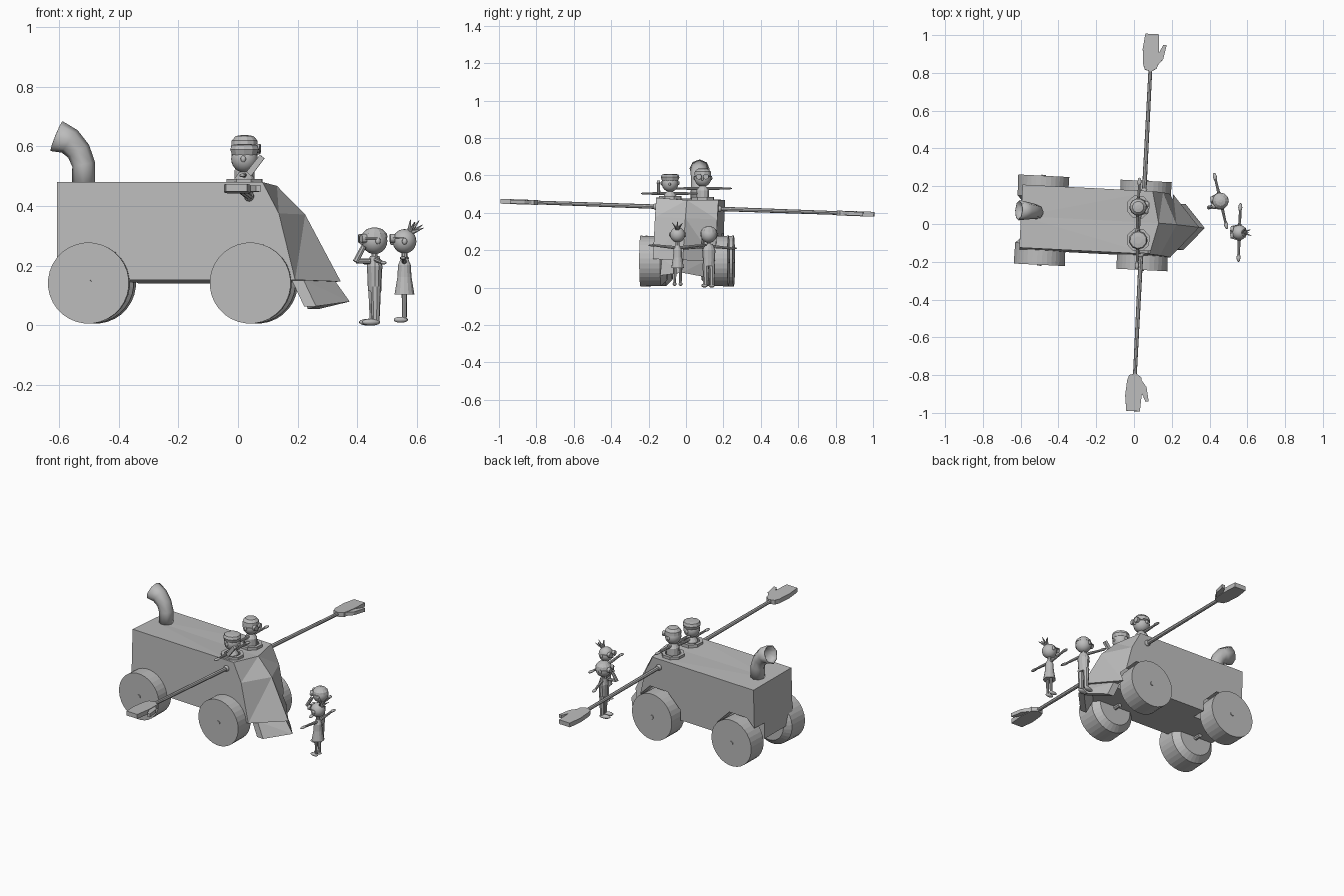
import bpy, bmesh, math
from math import radians, cos, sin, pi
from mathutils import Matrix, Vector

if "Cube" in bpy.data.objects:
    bpy.data.objects.remove(bpy.data.objects["Cube"])

grey = bpy.data.materials.new("plain grey")
grey.diffuse_color = (0.5, 0.5, 0.5, 1)
grey.use_nodes = True
grey.node_tree.nodes["Principled BSDF"].inputs["Base Color"].default_value = grey.diffuse_color
I = Matrix.Identity(4)
T = Matrix.Translation
PIV = T((-0.1, 0, 0))
YAW = PIV @ Matrix.Rotation(radians(-2.9), 4, 'Z') @ PIV.inverted()
TILT = YAW @ Matrix.Rotation(radians(-2.0), 4, 'X')


def make(name, bm, M=I, smooth=False):
    bmesh.ops.recalc_face_normals(bm, faces=bm.faces)
    bm.transform(M)
    for f in bm.faces:
        f.smooth = smooth
    me = bpy.data.meshes.new(name)
    bm.to_mesh(me)
    bm.free()
    me.materials.append(grey)
    ob = bpy.data.objects.new(name, me)
    bpy.context.collection.objects.link(ob)
    return ob


def hull(name, pts, M=I):
    bm = bmesh.new()
    for p in pts:
        bm.verts.new(p)
    bmesh.ops.convex_hull(bm, input=bm.verts)
    return make(name, bm, M)


def rod(name, a, b, r1, r2, M=I, seg=8):
    a, b = Vector(a), Vector(b)
    d = b - a
    bm = bmesh.new()
    bmesh.ops.create_cone(bm, cap_ends=True, segments=seg, radius1=r1, radius2=r2, depth=d.length)
    R = d.to_track_quat('Z', 'Y').to_matrix().to_4x4()
    return make(name, bm, M @ T((a + b) / 2) @ R)


def ball(name, c, size, M=I, seg=16):
    bm = bmesh.new()
    bmesh.ops.create_uvsphere(bm, u_segments=seg, v_segments=seg // 2 + 2, radius=1)
    return make(name, bm, M @ T(c) @ Matrix.Diagonal((*size, 1)), True)


def lathe(name, prof, seg, M=I, closed=False):
    # revolve (radius, height) points about z
    bm = bmesh.new()
    rings = [[bm.verts.new((r * cos(2 * pi * (k + .5) / seg), r * sin(2 * pi * (k + .5) / seg), z))
              for k in range(seg)] for r, z in prof]
    n = len(rings)
    for i in range(n if closed else n - 1):
        A, B = rings[i], rings[(i + 1) % n]
        for k in range(seg):
            j = (k + 1) % seg
            bm.faces.new((A[k], A[j], B[j], B[k]))
    if not closed:
        bm.faces.new(rings[0])
        bm.faces.new(rings[-1])
    return make(name, bm, M)


# Body: box with a wedge-shaped, sloping nose
side = [(-.6, .147), (-.6, .475), (.09, .475), (.145, .37), (.2, .147)]
ridge = [(-.6, .147), (-.6, .475), (.13, .468), (.225, .372), (.345, .147)]
bm = bmesh.new()
cols = [[bm.verts.new((x, y, z)) for x, z in p] for y, p in ((-.167, side), (0, ridge), (.167, side))]
for A, B in zip(cols, cols[1:]):
    for i in range(5):
        j = (i + 1) % 5
        bm.faces.new((A[i], A[j], B[j], B[i]))
bm.faces.new(cols[0])
bm.faces.new(cols[2])
bmesh.ops.triangulate(bm, faces=bm.faces)
body = make("body", bm, TILT)

# Octagonal wheel arches cut from the body, then the wheels
ALONG_Y = Matrix.Rotation(radians(-90), 4, 'X')
for s, sn in ((-1, "right"), (1, "left")):
    for x, xn in ((-.49, "rear"), (.053, "front")):
        side_m = T((x, 0, .142)) @ Matrix.Diagonal((1, s, 1, 1)) @ ALONG_Y
        cut = lathe("arch_cutter", [(.158, .085), (.158, .3)], 8, YAW @ side_m)
        cut.hide_render = True
        mod = body.modifiers.new("arch", 'BOOLEAN')
        mod.operation = 'DIFFERENCE'
        mod.solver = 'EXACT'
        mod.object = cut
        bpy.context.view_layer.objects.active = body
        bpy.ops.object.modifier_apply(modifier=mod.name)
        bpy.data.objects.remove(cut)
        lathe(f"{xn}_{sn}_wheel", [(.10, .092), (.134, .125), (.136, .236)], 32, YAW @ side_m)
        lathe(f"{xn}_{sn}_hub", [(.012, .05), (.012, .241)], 8, YAW @ side_m)

# Plough: two slanted plates meeting at a point
for s in (-1, 1):
    edge = [(.325, 0, .15), (.225, s * .118, .15), (.375, 0, .08), (.268, s * .122, .06)]
    hull("plough_blade", edge + [(x - .04, y, z) for x, y, z in edge], TILT)

# Exhaust horn: flared bent tube
cu = bpy.data.curves.new("exhaust_horn", 'CURVE')
cu.dimensions = '3D'
cu.bevel_depth = 1
cu.bevel_resolution = 2
cu.fill_mode = 'FULL'
path = [(-.52, .46, .039), (-.52, .54, .039), (-.537, .585, .041), (-.567, .618, .046), (-.612, .636, .054)]
sp = cu.splines.new('POLY')
sp.points.add(len(path) - 1)
for p, (x, z, r) in zip(sp.points, path):
    p.co = (*(TILT @ Vector((x, .025, z))), 1)
    p.radius = r
cu.materials.append(grey)
horn = bpy.data.objects.new("exhaust_horn", cu)
bpy.context.collection.objects.link(horn)
sol = horn.modifiers.new("wall", 'SOLIDIFY')
sol.thickness = .006

# Long side arms with mitten hands
palm = [(-.03, .81), (.005, .8), (.035, .82), (.042, .9), (.036, 1.0), (-.036, 1.0), (-.046, .92), (-.04, .84)]
thumb = [(.025, .82), (.065, .87), (.08, .945), (.062, .945), (.035, .89)]
for s in (-1, 1):
    def P(pts, h):
        return [(.045 + x, s * y, .427 + z) for x, y in pts for z in (-h, h)]
    rod("long_arm", (.045, s * .15, .427), (.045, s * .82, .427), .012, .01, TILT)
    ball("arm_socket", (.045, s * .17, .427), (.017, .017, .017), TILT, 10)
    hull("mitten_palm", P(palm, .013), TILT)
    hull("mitten_thumb", P(thumb, .010), TILT)


# Shared upper body of every figure, facing local +x
def upper(n, M, zs, zh, r, span, drop=0):
    ball(n + "_head", (0, 0, zh), (r, r, r * 1.02), M, 20)
    rod(n + "_neck", (0, 0, zs - .01), (0, 0, zh), .010, .010, M)
    ball(n + "_nose", (r, 0, zh - .006), (.009, .007, .007), M, 8)
    for s in (-1, 1):
        rod(n + "_arm", (0, 0, zs), (0, s * (span - .03), zs - drop), .009, .006, M)
        ball(n + "_hand", (0, s * (span - .022), zs - drop), (.011, .024, .006), M, 8)
        ball(n + "_ear", (-.002, s * r, zh), (.009, .006, .011), M, 8)


def glasses(n, M, zh, r):
    for s in (-1, 1):
        rod(n + "_lens", (r * .8, s * .017, zh + .008), (r + .008, s * .019, zh + .008), .015, .015, M, 12)
        rod(n + "_temple", (r * .9, s * .032, zh + .008), (0, s * (r + .002), zh + .008), .003, .003, M, 6)


# Two riders in roof hatches
for n, y, zh in (("right_rider", -.085, .558), ("left_rider", .09, .585)):
    M = T((.022, y, 0)) @ Matrix.Rotation(radians(-3), 4, 'Z')
    zs = zh - .055
    z0 = .476 - y * .035
    lathe(n + "_hatch", [(.045, z0 - .01), (.064, z0 - .01), (.064, z0 + .012), (.045, z0 + .012)],
          8, M, True)
    lathe(n + "_torso", [(.036, .45), (.034, zs - .01), (.018, zs + .012)], 12, M)
    upper(n, M, zs, zh, .045, .155)
    if n == "right_rider":
        lathe("rider_cap", [(.043, zh + .012), (.05, zh + .032), (.044, zh + .047), (.02, zh + .05)], 10, M)
        hull("raised_hand", [(.02 + x, -.06 + yy, .5 + z) for yy in (-.008, .008)
                             for x, z in ((-.01, .015), (.005, 0), (.05, .06), (.035, .072))], M)
    else:
        glasses(n, M, zh, .045)
        lathe("rider_hair", [(.046, zh + .015), (.044, zh + .035), (.03, zh + .05), (.01, zh + .053)], 12, M)

# Standing boy, hand at his chin
M = T((.458, .122, 0)) @ Matrix.Rotation(radians(193), 4, 'Z')
upper("boy", M, .222, .283, .043, .152, .012)
lathe("boy_shirt", [(.026, .115), (.027, .15), (.03, .2), (.018, .232)], 12, M @ Matrix.Diagonal((.85, 1.2, 1, 1)))
lathe("boy_hair", [(.044, .295), (.041, .308), (.026, .323), (.008, .328)], 12, M)
rod("chin_forearm", (.02, .02, .215), (.068, .02, .216), .009, .008, M)
rod("chin_hand", (.07, .02, .213), (.042, .02, .265), .010, .009, M)
glasses("boy", M, .283, .043)
for s in (-1, 1):
    rod("boy_leg", (0, s * .017, .13), (0, s * .017, .015), .018, .013, M)
    ball("boy_shoe", (.017, s * .02, .011), (.033, .015, .0115), M, 10)

# Standing girl with dress and spiky tuft
M = T((.558, -.045, .012)) @ Matrix.Rotation(radians(178), 4, 'Z')
upper("girl", M, .2, .27, .040, .155, -.014)
lathe("girl_dress", [(.034, .092), (.024, .15), (.022, .19), (.012, .213)], 14, M)
glasses("girl", M, .272, .04)
for k, (dx, dy, dz) in enumerate([(-.035, 0, .045), (-.02, .028, .04), (-.02, -.028, .04),
                                  (-.05, .015, .02), (-.005, 0, .048), (-.045, -.018, .03)]):
    rod("hair_spike", (-.015, 0, .295), (-.015 + dx, dy, .295 + dz), .009, .001, M, 6)
for s in (-1, 1):
    rod("girl_leg", (0, s * .015, .1), (0, s * .015, .008), .009, .007, M)
    ball("girl_shoe", (.012, s * .016, .007), (.025, .011, .010), M, 10)
